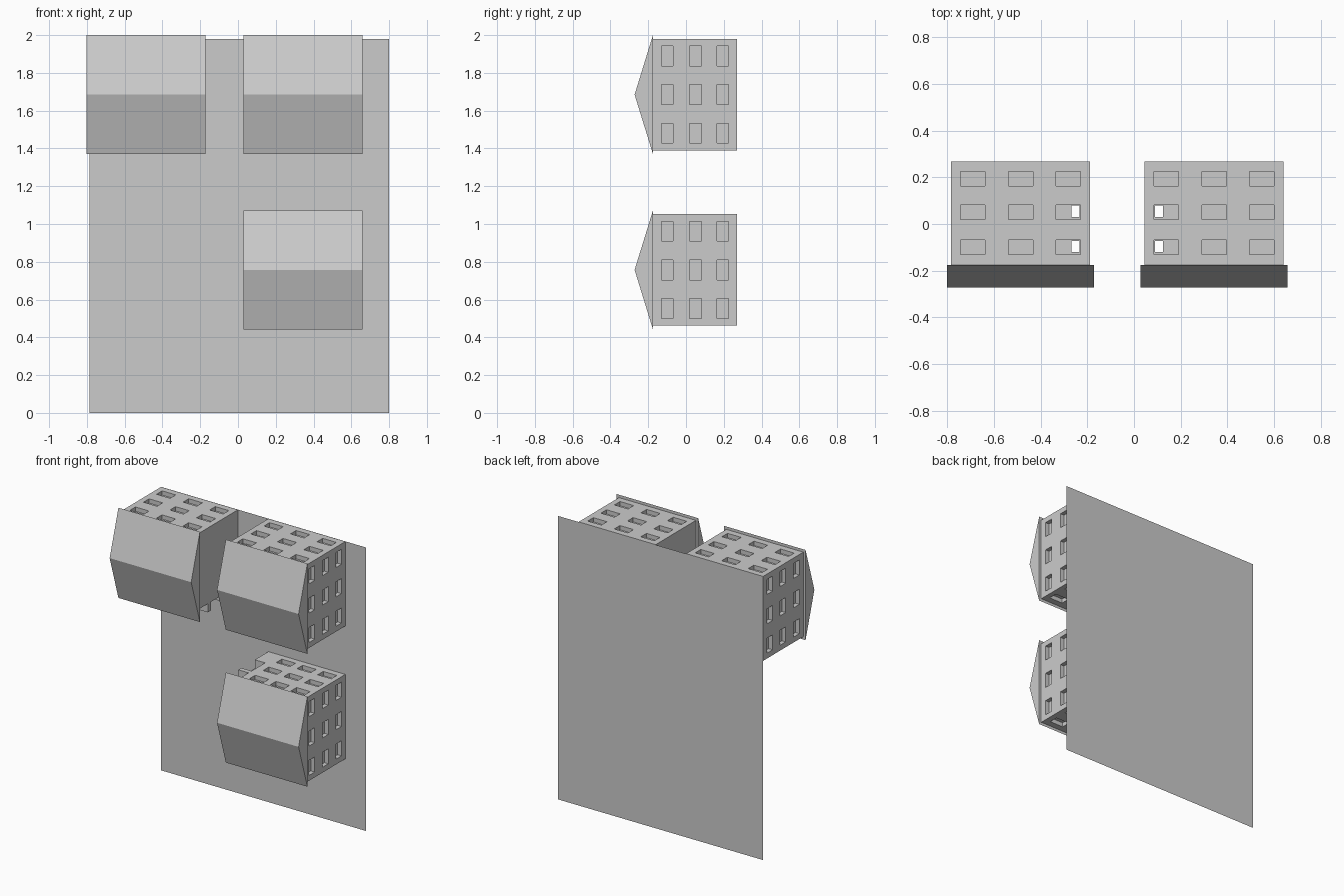
import bpy, bmesh

if "Cube" in bpy.data.objects:
    bpy.data.objects.remove(bpy.data.objects["Cube"])

grey = bpy.data.materials.new("plain_grey")
grey.diffuse_color = (0.6, 0.6, 0.6, 1)
grey.use_nodes = True
grey.node_tree.nodes["Principled BSDF"].inputs["Base Color"].default_value = grey.diffuse_color


def make_object(name, bm, cutter=False):
    bmesh.ops.recalc_face_normals(bm, faces=bm.faces)
    mesh = bpy.data.meshes.new(name)
    bm.to_mesh(mesh)
    bm.free()
    mesh.materials.append(grey)
    obj = bpy.data.objects.new(name, mesh)
    bpy.context.collection.objects.link(obj)
    if cutter:
        obj.hide_render = True
        obj.display_type = 'WIRE'
    return obj


def add_box(bm, x, y, z):
    """Box from (low, high) pairs on each axis, in any order."""
    x, y, z = sorted(x), sorted(y), sorted(z)
    vs = bmesh.ops.create_cube(bm, size=1)["verts"]
    for v in vs:
        v.co = (x[v.co.x > 0], y[v.co.y > 0], z[v.co.z > 0])


BACK, EAVES, RIDGE = 0.269, -0.175, -0.272
HX, HZ = 0.2975, 0.295          # half sizes of the house body
ROWS = (0.195, 0.05, -0.10)     # window rows, from ground to eaves
DEPTH, HALF_W, HALF_H = 0.03, 0.0525, 0.031


def house(label, cx, cz, sx, sz):
    """sx and sz mirror the plan; the plain wall is at -sx, notched wall at -sz."""
    def box(bm, u, y, v):
        add_box(bm, [cx + sx * a for a in u], y, [cz + sz * b for b in v])

    # body
    bm = bmesh.new()
    box(bm, (-HX, HX), (EAVES, BACK), (-HZ, HZ))
    body = make_object(label + "_walls", bm)

    # window recesses on three walls
    bm = bmesh.new()
    for y in ROWS:
        ys = (y - HALF_H, y + HALF_H)
        for c in (-0.205, 0, 0.205):
            box(bm, (c - HALF_W, c + HALF_W), ys, (HZ - DEPTH, HZ + 0.02))
            box(bm, (HX - DEPTH, HX + 0.02), ys, (c - HALF_W, c + HALF_W))
        for c in (-0.11, 0.05, 0.21):
            box(bm, (c - HALF_W, c + HALF_W), ys, (-HZ - 0.02, -HZ + DEPTH))
    # notches at the corner of the plain wall, with narrow shafts behind them
    for ys in ((-0.03, 0.12), (-0.148, -0.063)):
        box(bm, (-HX - 0.02, -0.2175), ys, (-HZ - 0.025, -HZ + 0.06))
    for ys in ((0.03, 0.08), (-0.12, -0.072)):
        box(bm, (-0.2525, -0.2185), ys, (-HZ - 0.03, HZ + 0.03))
    cutter = make_object(label + "_window_cutter", bm, cutter=True)
    mod = body.modifiers.new("windows", 'BOOLEAN')
    mod.operation = 'DIFFERENCE'
    mod.solver = 'EXACT'
    mod.use_self = True
    mod.object = cutter

    # gable roof, a triangular prism
    bm = bmesh.new()
    profile = ((EAVES, -0.315), (RIDGE, 0), (EAVES, 0.315))
    ends = [[bm.verts.new((cx + u, y, cz + z)) for y, z in profile]
            for u in (-0.315, 0.315)]
    for e in ends:
        bm.faces.new(e)
    for i in range(3):
        j = (i + 1) % 3
        bm.faces.new((ends[0][i], ends[0][j], ends[1][j], ends[1][i]))
    make_object(label + "_roof", bm)


house("upper_left_house", -0.4865, 1.685, -1, 1)
house("upper_right_house", 0.3435, 1.685, 1, 1)
house("lower_right_house", 0.3435, 0.757, 1, -1)

# ground sheet behind the houses
bm = bmesh.new()
bm.faces.new([bm.verts.new(p) for p in ((-0.785, 0.271, 0), (0.80, 0.271, 0),
                                        (0.80, 0.271, 1.98), (-0.785, 0.271, 1.98))])
make_object("ground_sheet", bm)
